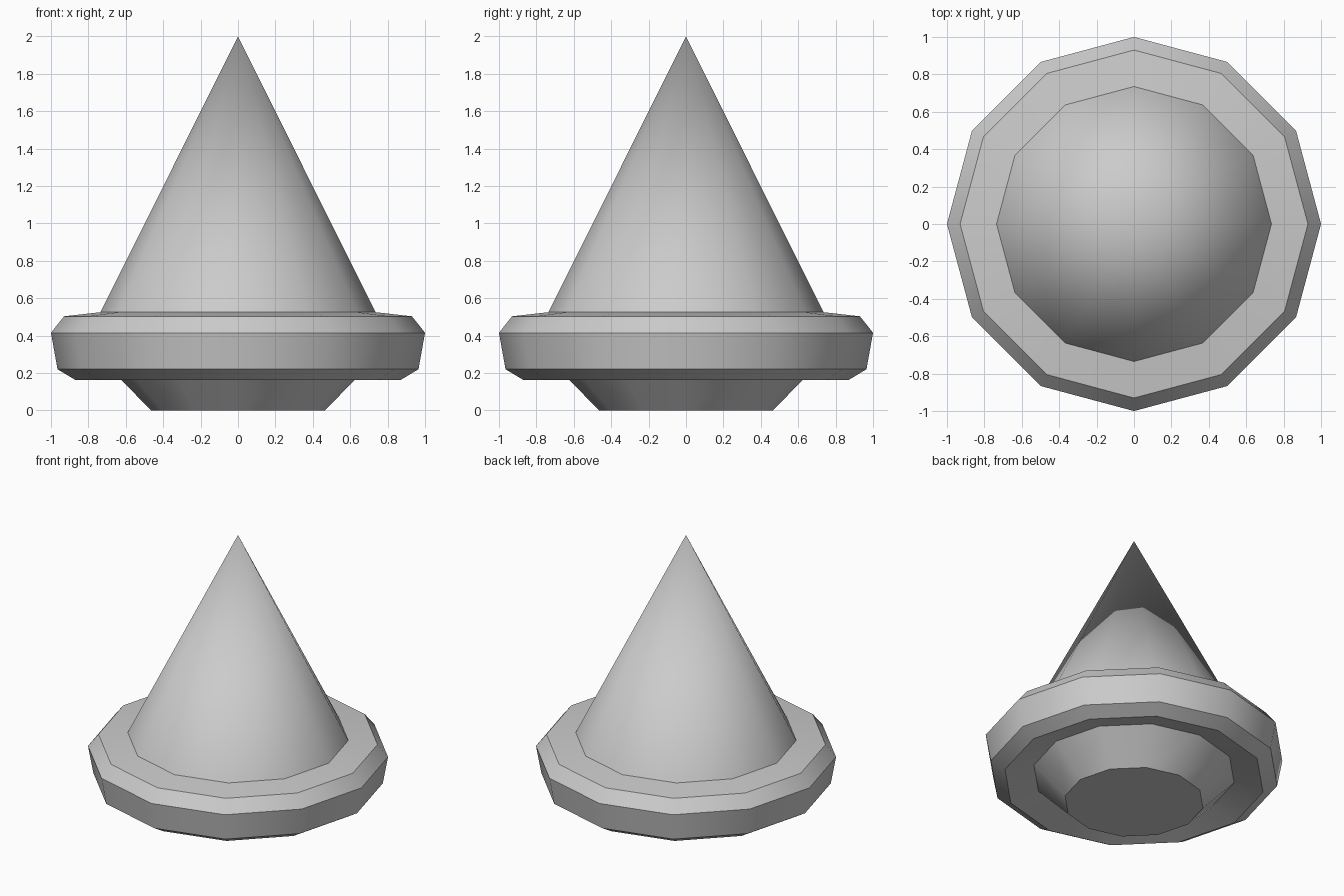
import bpy
import math

SIDES = 12

if "Cube" in bpy.data.objects:
    bpy.data.objects.remove(bpy.data.objects["Cube"], do_unlink=True)

# Single plain grey
grey = bpy.data.materials.new("plain_grey")
grey.use_nodes = True
grey.diffuse_color = (0.6, 0.6, 0.6, 1)
grey.node_tree.nodes["Principled BSDF"].inputs["Base Color"].default_value = (0.6, 0.6, 0.6, 1)


def lathe(name, profile):
    """Revolve (radius, height) points, listed bottom to top, around z."""
    verts, rings, faces = [], [], []
    for r, z in profile:
        count = SIDES if r > 0 else 1
        rings.append([len(verts) + i for i in range(count)])
        for i in range(count):
            a = math.tau * i / SIDES
            verts.append((r * math.cos(a), r * math.sin(a), z))
    for low, high in zip(rings, rings[1:]):
        for i in range(SIDES):
            j = (i + 1) % SIDES
            if len(high) == 1:
                faces.append((low[i], low[j], high[0]))
            else:
                faces.append((low[i], low[j], high[j], high[i]))
    if name == "foot":
        faces.append(rings[0][::-1])
    mesh = bpy.data.meshes.new(name)
    mesh.from_pydata(verts, [], faces)
    mesh.materials.append(grey)
    obj = bpy.data.objects.new(name, mesh)
    bpy.context.collection.objects.link(obj)
    bpy.ops.object.select_all(action="DESELECT")
    obj.select_set(True)
    bpy.context.view_layer.objects.active = obj
    bpy.ops.object.shade_smooth_by_angle(angle=math.radians(35))
    return obj


# Tapered foot, widening up into the recess under the rim
lathe("foot", [(0.465, 0), (0.675, 0.215)])

# Bevelled rim with a shallow dished underside
lathe("rim", [(0.675, 0.215), (0.87, 0.163), (0.965, 0.22),
              (1.0, 0.415), (0.93, 0.503), (0.735, 0.525)])

# Tall pointed spike
lathe("spike", [(0.735, 0.525), (0, 2.0)])
